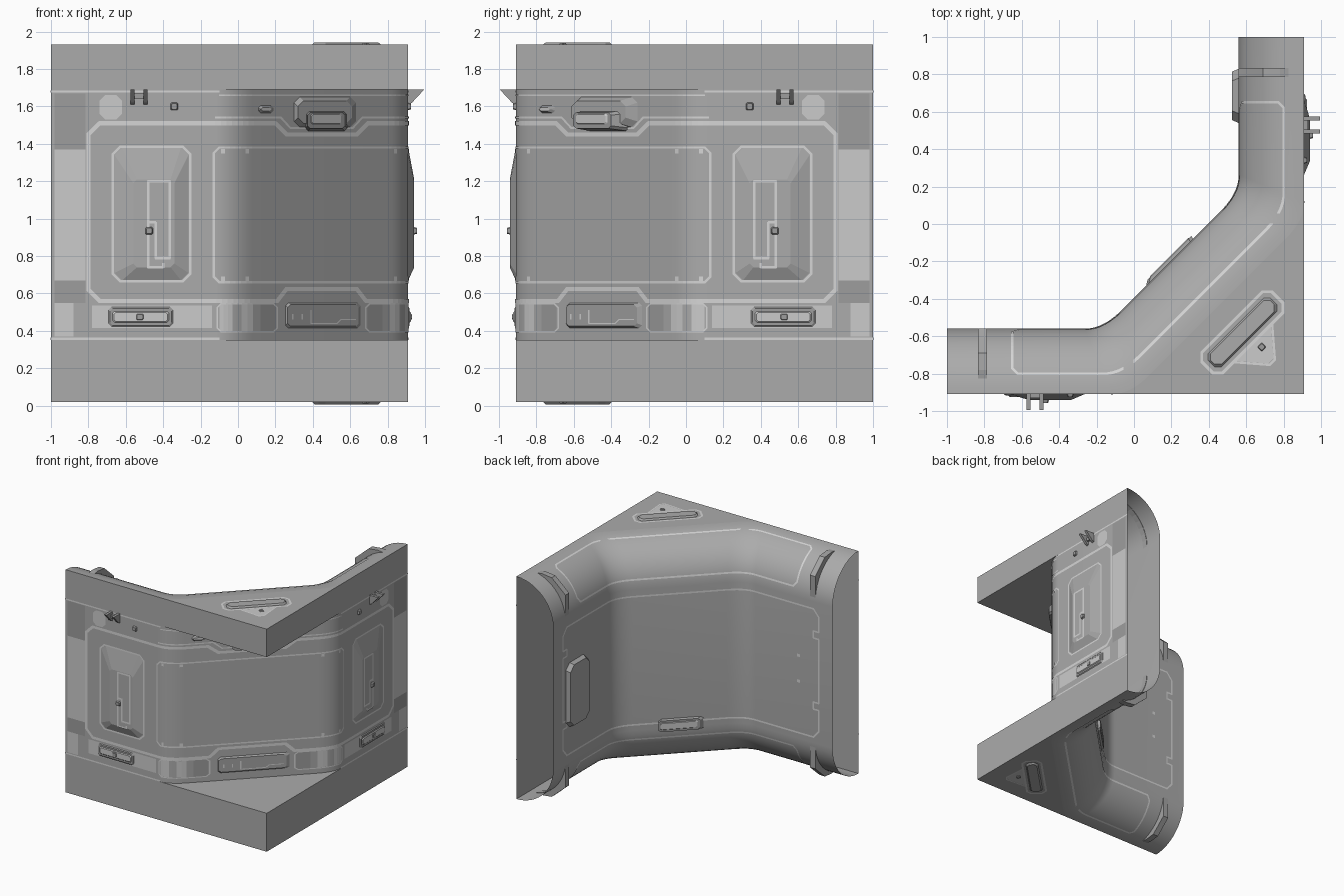
import bpy, bmesh, math
from mathutils import Vector

if "Cube" in bpy.data.objects:
    bpy.data.objects.remove(bpy.data.objects["Cube"])

COLS = {"base_grey": .41, "light_grey": .60, "line_grey": .67, "dark_grey": .34, "trim_grey": .37}
MATS = {}
for n, v in COLS.items():
    MATS[n] = bpy.data.materials.new(n)
    MATS[n].diffuse_color = (v, v, v, 1)
BASE, LIGHT, LINE, DARK, TRIM = COLS
parts = {}
C, T, O, R, K = -.02, .1, .91, .35, math.tan(math.pi / 8)   # bend place, bend softness, outer plane, wall depth
Z0, Z1, ZA, ZB = .02, 1.93, .35, 1.69                       # slab heights
ARC = R * math.pi / 2


def bend_x(d): return C - K * d


def mid_x(d): return (O - d + bend_x(d)) / 2


def pos(x, d, z):
    """Point on the cornering path at depth d behind the outer face."""
    v = x - bend_x(d)
    f = 0 if v < -T else v if v > T else (v + T) ** 2 / (4 * T)
    return Vector((x, -O + d + f, z))


def prof(q, e):
    """Inner cross-section: floor arc, wall, ceiling arc by arc length."""
    r = R + e
    if q < ARC:
        th = (ARC - q) / R
        return r * math.cos(th), Z0 + R - r * math.sin(th)
    if q < ARC + 1.21:
        return r, Z0 + R + q - ARC
    th = (q - ARC - 1.21) / R
    return r * math.cos(th), Z1 - R + r * math.sin(th)


# surface maps (u, v, height) -> point; 'out' and 'inn' stop at the mirror plane
def out(x, z, e): return pos(min(x, mid_x(-e)), -e, z)
def out_free(x, z, e): return pos(x, -e, z)


def inn(x, q, e):
    d, z = prof(q, e)
    return pos(min(x, mid_x(d)), d, z)


def inn_free(x, q, e):
    d, z = prof(q, e)
    return pos(x, d, z)


def top(u, v, e): return Vector((.58 + (u + v) * .7071, -.58 + (u - v) * .7071, Z1 + e))
def bot(u, v, e): return Vector((.58 + (u + v) * .7071, -.58 + (u - v) * .7071, Z0 - e))


def add(name, pts, hint, mat, sym):
    """Add one face facing hint; sym 0 original, 1 both sides, 2 mirrored only."""
    for m in ((0,), (0, 1), (1,))[sym]:
        P = [Vector((-p.y, -p.x, p.z)) if m else p for p in pts]
        h = Vector((-hint.y, -hint.x, hint.z)) if m else hint
        n = sum((P[i].cross(P[(i + 1) % len(P)]) for i in range(len(P))), Vector())
        if n.length < 1e-7:
            continue
        if n.dot(h) < 0:
            P.reverse()
        parts.setdefault(name, []).append((P, mat))


def surf(name, F, uv, mat, e, sym):
    u, v = (sum(p[i] for p in uv) / len(uv) for i in (0, 1))
    add(name, [F(a, b, e) for a, b in uv], F(u, v, e + .01) - F(u, v, e), mat, sym)


def line(name, F, pts, w=.012, sym=1, closed=False, mat=LINE, e=.003):
    pts = [Vector(p) for p in pts]
    if closed:
        pts.append(pts[0])
    for a, b in zip(pts, pts[1:]):
        t = (b - a).normalized()
        s = Vector((-t.y, t.x)) * w / 2
        a, b = a - t * w * .2, b + t * w * .2
        n = max(1, math.ceil((b - a).length / .03))
        for i in range(n):
            p, q = a.lerp(b, i / n), a.lerp(b, (i + 1) / n)
            surf(name, F, [p - s, q - s, q + s, p + s], mat, e, sym)


def octo(u0, u1, v0, v1, c):
    return [(u0 + c, v0), (u1 - c, v0), (u1, v0 + c), (u1, v1 - c),
            (u1 - c, v1), (u0 + c, v1), (u0, v1 - c), (u0, v0 + c)]


def frame(name, F, u0, u1, v0, v1, c=.03, w=.012, sym=1):
    line(name, F, octo(u0, u1, v0, v1, c), w, sym, True)


def patch(name, F, u0, u1, v0, v1, mat, sym=1, e=.002):
    n = max(1, math.ceil((u1 - u0) / .03))
    us = [u0 + (u1 - u0) * i / n for i in range(n + 1)]
    for a, b in zip(us, us[1:]):
        surf(name, F, [(a, v0), (b, v0), (b, v1), (a, v1)], mat, e, sym)


def block(name, F, u0, u1, v0, v1, h, inset=.008, c=.01, mat=TRIM, sym=1, cap=None, e=0, base=None):
    """Raised chamfered plate standing on a surface."""
    lo = octo(u0, u1, v0, v1, c)
    hi = base or octo(u0 + inset, u1 - inset, v0 + inset, v1 - inset, c)
    cen = F((u0 + u1) / 2, (v0 + v1) / 2, e - .02)
    for i in range(8):
        j = (i + 1) % 8
        P = [F(*lo[i], e), F(*lo[j], e), F(*hi[j], e + h), F(*hi[i], e + h)]
        add(name, P, sum(P, Vector()) / 4 - cen, mat, sym)
    surf(name, F, hi, cap or mat, e + h, sym)


def prism(name, poly, x0, x1, mat, sym=1):
    """Extrude a (depth, z) outline across x on the straight arm."""
    A, B = ([Vector((x, -O + d, z)) for d, z in poly] for x in (x0, x1))
    cen = sum(A + B, Vector()) / (2 * len(A))
    add(name, A, Vector((-1, 0, 0)), mat, sym)
    add(name, B, Vector((1, 0, 0)), mat, sym)
    for i in range(len(A)):
        j = (i + 1) % len(A)
        P = [A[i], A[j], B[j], B[i]]
        add(name, P, sum(P, Vector()) / 4 - cen, mat, sym)


# ---- main shell
def cols(d):
    a = bend_x(d)
    return [-1] + [a - T + 2 * T * i / 10 for i in range(11)] + [mid_x(d)]


qs = [ARC * i / 12 for i in range(13)] + [ARC + 1.21 + ARC * i / 12 for i in range(13)]
for qa, qb in zip(qs, qs[1:]):
    (da, za), (db, zb) = prof(qa, 0), prof(qb, 0)
    ca, cb = cols(da), cols(db)
    for i in range(12):
        P = [pos(ca[i], da, za), pos(ca[i + 1], da, za), pos(cb[i + 1], db, zb), pos(cb[i], db, zb)]
        d2, z2 = prof((qa + qb) / 2, .05)
        d1, z1 = prof((qa + qb) / 2, 0)
        add("inner_wall_shell", P, Vector((-(d2 - d1) * .3, d2 - d1, z2 - z1)), BASE, 1)
cx = cols(0)
for a, b in zip(cx, cx[1:]):
    surf("outer_wall", out, [(a, ZA), (b, ZA), (b, ZB), (a, ZB)], BASE, 0, 1)
for z, s in ((Z0, -1), (ZA, 1), (ZB, -1), (Z1, 1)):
    up = Vector((0, 0, s))
    for a, b in zip(cx, cx[1:]):
        add("corner_slabs", [pos(a, 0, z), pos(b, 0, z), Vector((b, -O, z)), Vector((a, -O, z))], up, BASE, 1)
    m = cx[-1]
    add("corner_slabs", [pos(m, 0, z), Vector((m, -O, z)), Vector((O, -O, z))], up, BASE, 1)
for a, b in ((Z0, ZA), (ZB, Z1)):
    add("corner_slabs", [Vector((-1, -O, a)), Vector((O, -O, a)), Vector((O, -O, b)), Vector((-1, -O, b))],
        Vector((0, -1, 0)), BASE, 1)

# ---- painted areas of the outer wall
N = "outer_markings"
for z in (1.68, .358):
    line(N, out, [(-1, z), (-.1, z)], .012)
line(N, out, [(-.1, 1.66), (.6, 1.66)], .008)
for u0, u1, v0, v1, m in ((-.98, -.815, 1.37, 1.67, DARK), (-.98, -.815, .67, 1.37, LIGHT), (-.98, -.815, .55, .67, DARK),
                          (-.98, -.88, .37, .55, LIGHT), (-.78, -.14, .415, .535, LIGHT), (-.10, -.03, .40, .54, LIGHT),
                          (.02, .08, .40, .54, LIGHT), (.12, .2, .40, .54, DARK)):
    patch(N, out, u0, u1, v0, v1, m)
surf(N, out, octo(-.74, -.62, 1.53, 1.66, .03), LIGHT, .002, 1)
line(N, out, [(.6, .56 + .065), (.26, .625), (.21, .56), (-.74, .56), (-.8, .62), (-.8, 1.45), (-.74, 1.51),
              (.2, 1.51), (.26, 1.45), (.6, 1.45)], .022)
line(N, out, [(-.12, 1.54), (.23, 1.54), (.28, 1.485), (.6, 1.485)], .01)
line(N, out, [(.6, 1.38), (-.1, 1.38), (-.13, 1.35), (-.13, .69), (-.1, .66), (.6, .66)], .012)
frame(N, out, -.67, -.255, .665, 1.385, .04, .013)
frame(N, out, -.11, .21, .395, .545, .02, .008)
for x in (-.08, .05):
    for z in (1.36, .68):
        patch(N, out, x - .01, x + .01, z - .012, z + .012, LINE, 1, .004)

# ---- raised side panel with latch
block("bulged_panel", out, -.66, -.265, .67, 1.38, .032, c=.04, mat=BASE, base=octo(-.56, -.34, .74, 1.21, .02))
line("panel_bracket", out, [(-.40, .76), (-.40, .74), (-.48, .74), (-.48, .98), (-.48, 1.2), (-.365, 1.2),
                            (-.365, .79), (-.44, .79), (-.44, .98), (-.48, .98)], .014, e=.035)
block("panel_knob", out, -.495, -.455, .915, .955, .016, .005, .006, DARK, e=.032)
block("upper_knob", out, -.36, -.322, 1.58, 1.62, .014, .005, .005, DARK)

# ---- hooks, lower handles
for x in (-.575, -.505):
    prism("hook_prongs", [(0, 1.69), (-.085, 1.69), (-.02, 1.62), (0, 1.61)], x, x + .022, DARK)
prism("hook_bridge", [(0, 1.67), (-.02, 1.67), (-.02, 1.64), (0, 1.64)], -.56, -.5, DARK)
block("lower_handle_rim", out, -.695, -.345, .42, .53, .008, .01, .015, DARK)
block("lower_handle", out, -.67, -.37, .445, .505, .006, .006, .01, LIGHT, e=.008)
block("lower_handle_knob", out, -.545, -.505, .458, .492, .008, .004, .005, DARK, e=.012)

# ---- fittings on the outer diagonal
block("diagonal_plate", out_free, .255, .655, .415, .55, .012, .01, .015, TRIM, 0)
line("diagonal_plate_lines", out_free, [(.39, .51), (.39, .44), (.53, .44), (.55, .46), (.63, .46)], .006, 0, e=.014)
for x in (.29, .34):
    patch("diagonal_plate_lines", out_free, x, x + .008, .46, .49, LINE, 0, .014)
block("upper_latch_base", out_free, .30, .63, 1.49, 1.65, .03, .02, .03, TRIM, 0, BASE)
block("upper_latch_grip", out_free, .36, .585, 1.47, 1.58, .06, .012, .015, DARK, 0)
block("upper_latch_face", out_free, .39, .555, 1.505, 1.56, .005, .004, .008, LIGHT, 0, e=.06)
block("small_socket", out_free, .11, .19, 1.565, 1.605, .012, .01, .012, DARK, 0, LIGHT)

# ---- inner room side markings and fittings
N = "inner_markings"
qz = lambda z: z - Z0 - R + ARC
line(N, inn, [(.4, qz(1.52)), (-.82, qz(1.52)), (-.87, qz(1.46)), (-.87, qz(1.33)), (-.82, qz(1.33)), (-.82, qz(1.27)),
              (-.87, qz(1.27)), (-.87, qz(.72)), (-.82, qz(.72)), (-.82, qz(.66)), (-.87, qz(.66)), (-.87, qz(.48)),
              (-.82, qz(.42)), (.4, qz(.42))], .014)
for z in (.85, 1.07):
    patch(N, inn, -.69, -.665, qz(z), qz(z + .025), LINE, 0)
for f in (lambda q: q, lambda q: 2 * ARC + 1.21 - q):
    line(N, inn, [(-.06, f(2.2)), (-.62, f(2.2)), (-.65, f(2.17)), (-.65, f(1.88)), (-.62, f(1.84)), (.4, f(1.84))], .014)
    line(N, inn, [(0, f(2.2)), (.5, f(2.2))], .016)
block("wall_console", inn, -.83, -.54, qz(.65), qz(1.2), .035, .015, .05, TRIM, 2, BASE)
block("floor_light_rim", inn_free, .065, .315, qz(.34), qz(.45), .018, .008, .015, DARK, 0)
block("floor_light", inn_free, .085, .295, qz(.365), qz(.425), .004, .004, .008, LIGHT, 0, e=.018)

# ---- corner ribs, ceiling and floor
arc = [prof(ARC + 1.21 + ARC * i / 8 * .86, -.003) for i in range(9)]
rib = arc + [(.13, 1.925), (.22, 1.915), (.35, 1.80)]
for poly in (rib, [(d, Z0 + Z1 - z) for d, z in rib]):
    prism("corner_ribs", poly, -.835, -.785, TRIM)

# ---- fittings on top and underside of the corner
for F in (top, bot):
    block("corner_bar", F, -.235, .235, -.05, .05, .013, .01, .025, TRIM, 0, BASE)
    frame("corner_markings", F, -.265, .265, -.078, .078, .035, .016, 0)
    line("corner_markings", F, [(-.14, .085), (-.02, .225), (.02, .225), (.14, .085)], .012, 0)
    surf("corner_markings", F, [(-.13, .085), (-.02, .215), (.02, .215), (.13, .085)], LIGHT, .001, 0)
    block("corner_stud", F, -.0, .035, .11, .145, .008, .004, .005, DARK, 0)

# ---- build the objects
for name, faces in parts.items():
    me = bpy.data.meshes.new(name)
    bm = bmesh.new()
    used = list(dict.fromkeys(m for _, m in faces))
    for m in used:
        me.materials.append(MATS[m])
    for P, m in faces:
        bm.faces.new([bm.verts.new(p) for p in P]).material_index = used.index(m)
    bmesh.ops.remove_doubles(bm, verts=bm.verts, dist=1e-5)
    bm.to_mesh(me)
    bm.free()
    ob = bpy.data.objects.new(name, me)
    bpy.context.collection.objects.link(ob)
    if name in ("inner_wall_shell", "outer_wall"):
        bpy.ops.object.select_all(action='DESELECT')
        ob.select_set(True)
        bpy.context.view_layer.objects.active = ob
        bpy.ops.object.shade_smooth_by_angle(angle=math.radians(35))

for m in bpy.data.materials:
    if m.users and not m.is_grease_pencil:
        m.use_nodes = True
        m.node_tree.nodes["Principled BSDF"].inputs["Base Color"].default_value = m.diffuse_color
